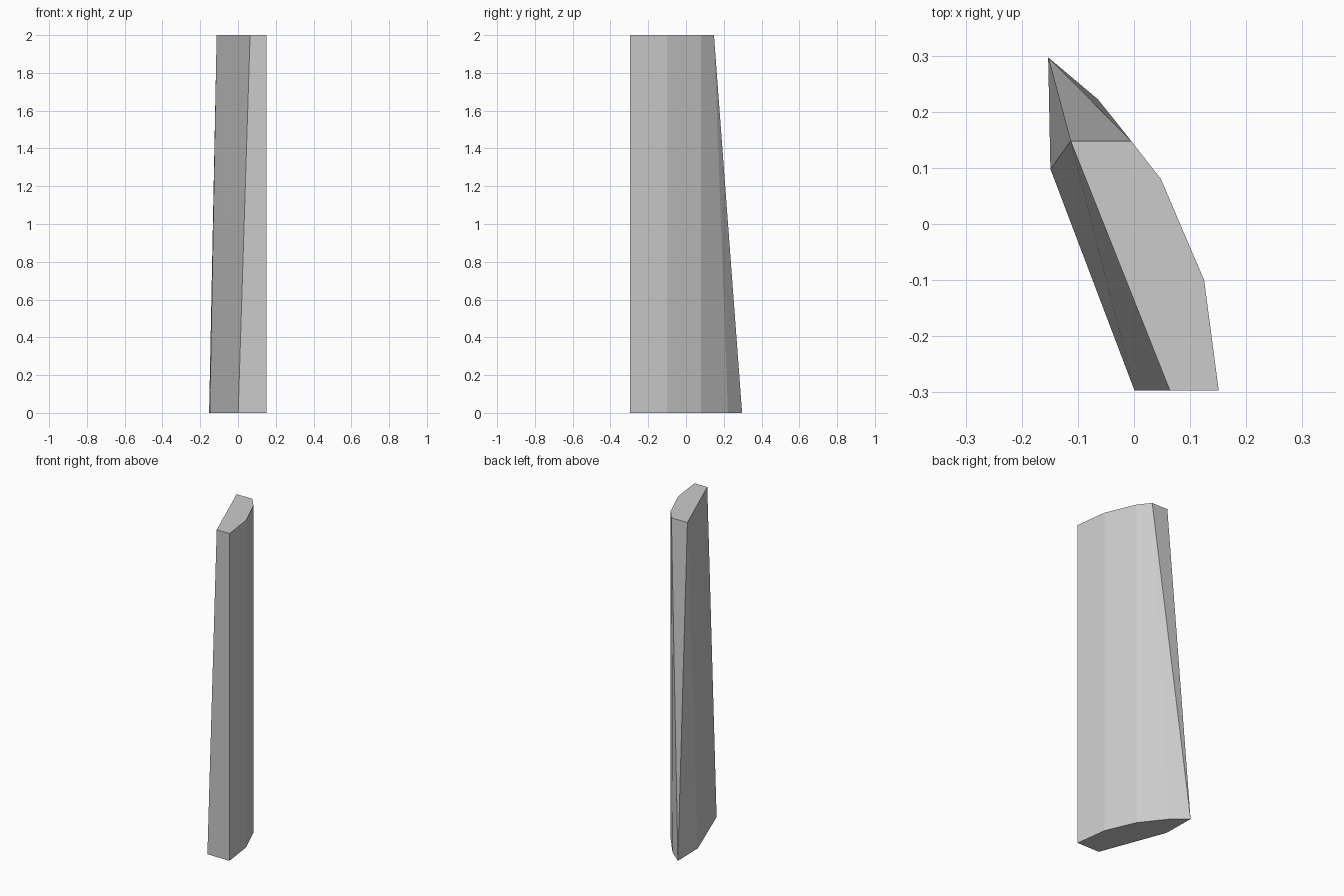
import bpy, bmesh, math

if "Cube" in bpy.data.objects:
    bpy.data.objects.remove(bpy.data.objects["Cube"])

# Outer curved edge shared by both ends of the shard
curve = [(0.151, -0.297), (0.125, -0.10), (0.048, 0.08)]

# End outlines: the foot is wide and pointed, the top is cut short
foot = curve + [(-0.064, 0.222), (-0.153, 0.297), (-0.149, 0.098), (0.001, -0.297)]
top = curve + [(-0.005, 0.148), (-0.113, 0.148), (0.064, -0.297)]

# Faceted blade: convex skin stretched between the two outlines
bm = bmesh.new()
for outline, z in ((foot, 0.0), (top, 2.0)):
    for x, y in outline:
        bm.verts.new((x, y, z))
bmesh.ops.convex_hull(bm, input=bm.verts)
bmesh.ops.dissolve_limit(bm, angle_limit=math.radians(0.5),
                         verts=bm.verts, edges=bm.edges)
bmesh.ops.recalc_face_normals(bm, faces=bm.faces)

mesh = bpy.data.meshes.new("tapered_shard")
bm.to_mesh(mesh)
bm.free()
bpy.context.collection.objects.link(bpy.data.objects.new("tapered_shard", mesh))
